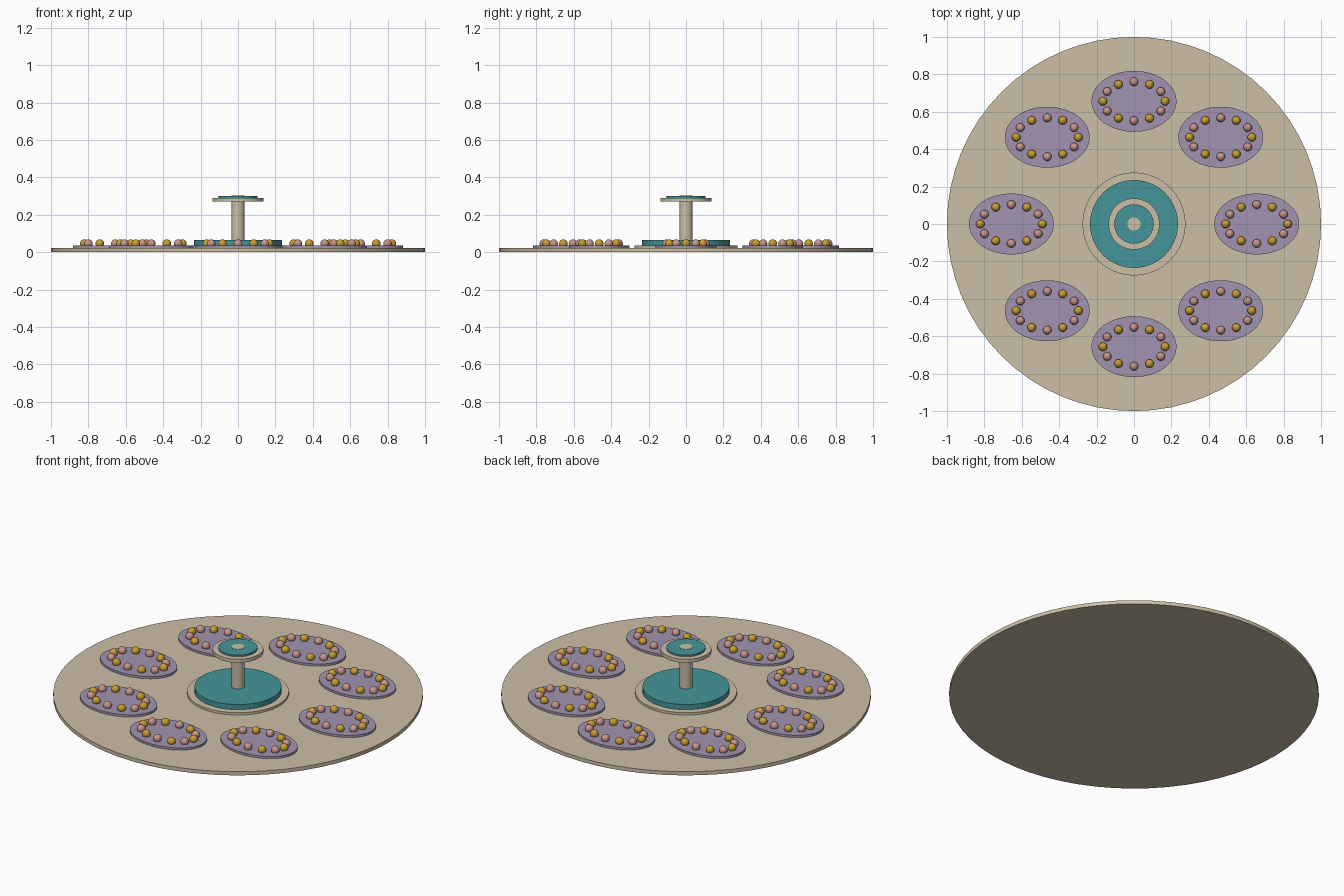
import bpy
import math

cube = bpy.data.objects.get("Cube")
if cube:
    bpy.data.objects.remove(cube, do_unlink=True)


def material(name, rgb):
    mat = bpy.data.materials.new(name)
    mat.use_nodes = True
    colour = (*rgb, 1.0)
    mat.diffuse_color = colour
    mat.node_tree.nodes["Principled BSDF"].inputs["Base Color"].default_value = colour
    return mat


SAND = material("sand", (0.60, 0.52, 0.38))
TEAL = material("teal", (0.06, 0.30, 0.32))
LILAC = material("lilac", (0.355, 0.296, 0.434))
GOLD = material("gold", (0.57, 0.34, 0.03))
PINK = material("dusty pink", (0.57, 0.30, 0.25))


def disc(name, rx, ry, bottom, top, mat, x=0, y=0):
    """Upright round or oval slab between two heights."""
    bpy.ops.mesh.primitive_cylinder_add(
        vertices=64, radius=1, depth=1, location=(x, y, (bottom + top) / 2))
    obj = bpy.context.object
    obj.name = name
    obj.scale = (rx, ry, top - bottom)
    bpy.ops.object.transform_apply(location=False, rotation=False, scale=True)
    obj.data.materials.append(mat)
    bpy.ops.object.shade_smooth_by_angle(angle=math.radians(30))
    return obj


def bead_mesh(name, mat):
    """Small smooth ball whose mesh is shared by all beads of its colour."""
    bpy.ops.mesh.primitive_uv_sphere_add(segments=20, ring_count=12, radius=0.023)
    obj = bpy.context.object
    bpy.ops.object.shade_smooth()
    mesh = obj.data
    mesh.name = name
    mesh.materials.append(mat)
    bpy.data.objects.remove(obj, do_unlink=True)
    return mesh


# Base platter and central stand
disc("base_platter", 1, 1, 0, 0.022, SAND)
disc("hub_ring", 0.275, 0.275, 0.022, 0.036, SAND)
disc("hub_disc", 0.235, 0.235, 0.036, 0.066, TEAL)
disc("column", 0.035, 0.035, 0.066, 0.303, SAND)
disc("upper_tray", 0.137, 0.137, 0.27, 0.291, SAND)
disc("upper_disc", 0.105, 0.105, 0.291, 0.301, TEAL)

# Eight oval plates, each with a ring of alternating beads
bead_meshes = (bead_mesh("gold_bead", GOLD), bead_mesh("pink_bead", PINK))
for i in range(8):
    a = math.tau * i / 8
    cx, cy = 0.656 * math.cos(a), 0.656 * math.sin(a)
    disc(f"oval_plate_{i + 1}", 0.227, 0.163, 0.022, 0.035, LILAC, cx, cy)
    for k in range(12):
        b = math.tau * k / 12
        bead = bpy.data.objects.new(f"bead_{i + 1}_{k + 1}", bead_meshes[k % 2])
        bead.location = (cx + 0.166 * math.cos(b), cy + 0.104 * math.sin(b), 0.046)
        bpy.context.collection.objects.link(bead)
